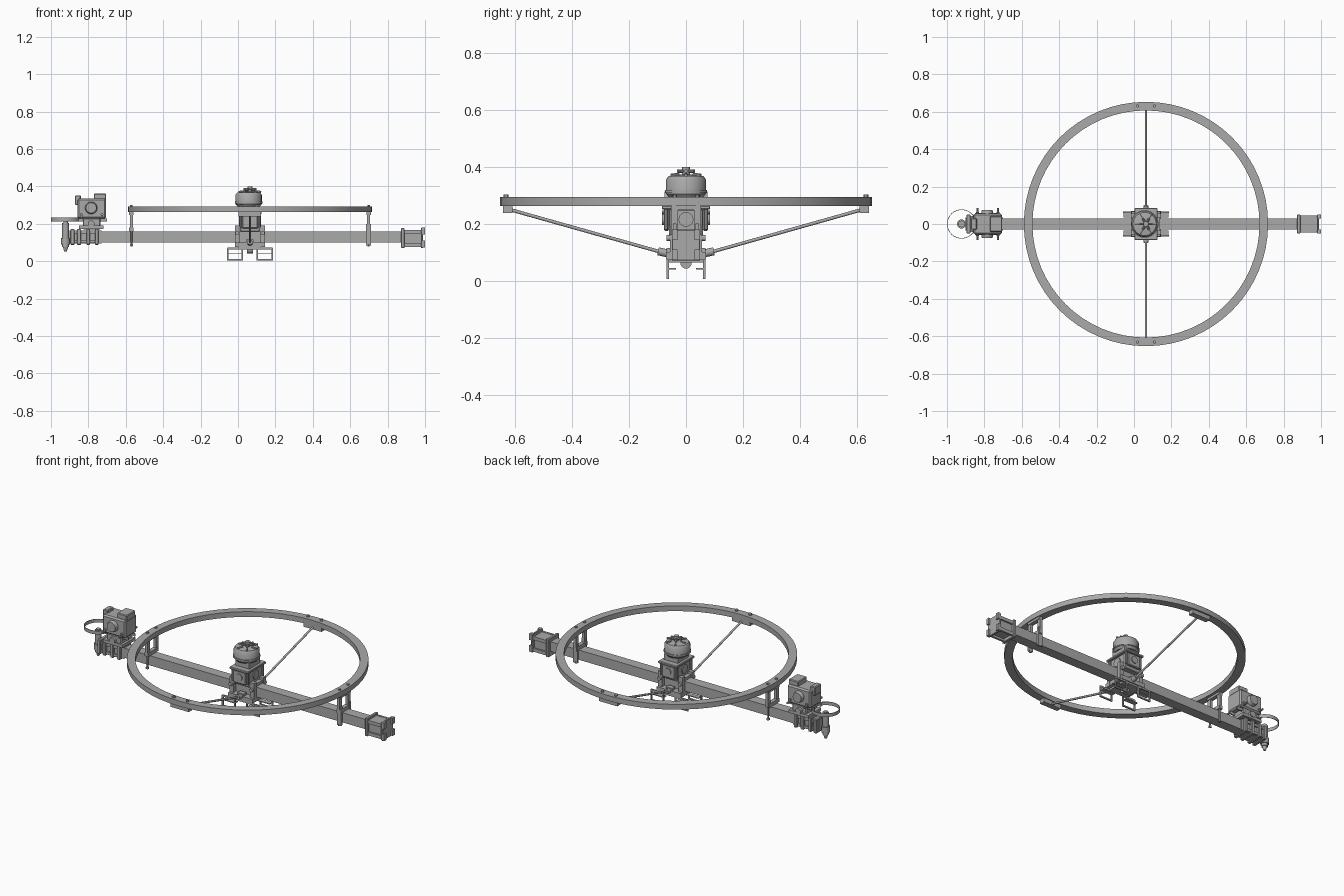
import bpy, bmesh, math
from mathutils import Vector

default = bpy.data.objects.get("Cube")
if default:
    bpy.data.objects.remove(default, do_unlink=True)

grey = bpy.data.materials.new("plain_grey")
grey.use_nodes = True
colour = (0.4, 0.4, 0.4, 1)
grey.diffuse_color = colour
grey.node_tree.nodes["Principled BSDF"].inputs["Base Color"].default_value = colour
CX = 0.064          # axis of the hoop and central motor
SIDES = (-1, 1)


def finish(name, bm, smooth=False):
    mesh = bpy.data.meshes.new(name)
    bmesh.ops.recalc_face_normals(bm, faces=bm.faces)
    bm.to_mesh(mesh)
    bm.free()
    obj = bpy.data.objects.new(name, mesh)
    bpy.context.collection.objects.link(obj)
    mesh.materials.append(grey)
    if smooth:
        bpy.ops.object.select_all(action='DESELECT')
        obj.select_set(True)
        bpy.context.view_layer.objects.active = obj
        bpy.ops.object.shade_smooth_by_angle(angle=math.radians(35))
    return obj


def box(name, x, y, z, bevel=0):
    """Box from three (low, high) ranges."""
    bm = bmesh.new()
    bmesh.ops.create_cube(bm, size=1)
    for v in bm.verts:
        v.co = [(r[0] + r[1]) / 2 + c * (r[1] - r[0]) for r, c in zip((x, y, z), v.co)]
    if bevel:
        bmesh.ops.bevel(bm, geom=bm.edges[:], offset=bevel, segments=1, affect='EDGES')
    return finish(name, bm)


def sym(name, x, half, z, bevel=0):
    """Box centred across the beam."""
    return box(name, x, (-half, half), z, bevel)


def pair(name, x, y, z, bevel=0):
    """Two boxes mirrored across the beam."""
    for s in SIDES:
        box(name, x, sorted((s * y[0], s * y[1])), z, bevel)


def rod(name, a, b, radius, top=None, sides=20):
    """Cylinder or cone between two points."""
    a, b = Vector(a), Vector(b)
    bm = bmesh.new()
    bmesh.ops.create_cone(bm, cap_ends=True, segments=sides, radius1=radius,
                          radius2=radius if top is None else top, depth=(b - a).length)
    turn = (b - a).to_track_quat('Z', 'Y')
    for v in bm.verts:
        v.co = turn @ v.co + (a + b) / 2
    return finish(name, bm, True)


def lathe(name, x, profile, steps=48, closed=False):
    """Revolve (radius, z) points about a vertical axis."""
    bm = bmesh.new()
    verts = [bm.verts.new((r, 0, z)) for r, z in profile]
    edges = [bm.edges.new(p) for p in zip(verts, verts[1:])]
    if closed:
        edges.append(bm.edges.new((verts[-1], verts[0])))
    bmesh.ops.spin(bm, geom=verts + edges, cent=(0, 0, 0), axis=(0, 0, 1),
                   angle=math.tau, steps=steps, use_duplicate=False)
    bmesh.ops.remove_doubles(bm, verts=bm.verts, dist=1e-5)
    bmesh.ops.translate(bm, verts=bm.verts, vec=(x, 0, 0))
    return finish(name, bm, True)


def band(name, x, inner, outer, low, high, steps=48):
    return lathe(name, x, [(inner, low), (outer, low), (outer, high), (inner, high)], steps, True)


# Long square beam and the hoop above it
sym("beam", (-0.76, 0.9), 0.03, (0.1, 0.158))
band("hoop", CX, 0.607, 0.653, 0.262, 0.293, 64)

# Hoop posts straddling the beam, with bolts and clamp feet
for side in SIDES:
    px = CX + side * 0.634
    for s in SIDES:
        y = s * 0.04
        rod("hoop_bolt", (px, y, 0.255), (px, y, 0.3), 0.008, sides=6)
        box("post", (px - 0.008, px + 0.008), (y - 0.012, y + 0.012), (0.16, 0.262))
        rod("post_screw", (px, y, 0.08), (px, y, 0.17), 0.005, sides=10)
        rod("post_nut", (px, y, 0.082), (px, y, 0.092), 0.009, sides=6)
        if side > 0:
            box("post_cheek", (px - 0.014, px + 0.014), (y - 0.006, y + 0.006), (0.085, 0.2))
    sym("post_saddle", (px - 0.012, px + 0.012), 0.05, (0.158, 0.18))
    sym("post_cap", (px - 0.012, px + 0.012), 0.05, (0.248, 0.262))

# Braces from the centre out to pads under the hoop
for s in SIDES:
    rod("brace", (CX, s * 0.08, 0.098), (CX, s * 0.62, 0.25), 0.006, sides=12)
    rod("brace_socket", (CX, s * 0.06, 0.095), (CX, s * 0.098, 0.103), 0.014)
    for dx in (-0.045, 0.045):
        x = CX + dx
        rod("pad_bolt", (x, s * 0.632, 0.25), (x, s * 0.632, 0.303), 0.009, sides=6)
pair("hoop_pad", (CX - 0.06, CX + 0.06), (0.61, 0.642), (0.238, 0.263))

# Central motor: domed drum, flange and finned top
lathe("motor_drum", CX - 0.007, [(0, 0.293), (0.06, 0.293), (0.07, 0.305), (0.07, 0.355),
                                 (0.062, 0.367), (0.03, 0.372), (0, 0.372)], 32)
band("drum_rim", CX - 0.007, 0.06, 0.074, 0.308, 0.318, 32)
rod("fan_hub", (CX, 0, 0.37), (CX, 0, 0.4), 0.014)
for i in range(6):
    a = i * math.tau / 6
    d = Vector((math.cos(a), math.sin(a), 0))
    hub = Vector((CX, 0, 0.385))
    rod("fan_spoke", hub, hub + d * 0.034, 0.006, sides=8)
    rod("drum_fin", hub + d * 0.03 - Vector((0, 0, 0.012)),
        hub + d * 0.06 - Vector((0, 0, 0.015)), 0.006, sides=6)

# Central gearbox with side plates and round ports
sym("motor_neck", (CX - 0.045, CX + 0.045), 0.05, (0.255, 0.3))
sym("gearbox_top_plate", (CX - 0.062, CX + 0.062), 0.085, (0.25, 0.264), 0.003)
sym("gearbox", (CX - 0.052, CX + 0.052), 0.06, (0.158, 0.25), 0.004)
pair("gearbox_cheek", (CX - 0.042, CX + 0.042), (0.06, 0.078), (0.175, 0.25), 0.004)
sym("gearbox_base", (CX - 0.075, CX + 0.075), 0.055, (0.158, 0.175))
for s in SIDES:
    rod("port", (CX, s * 0.05, 0.215), (CX, s * 0.084, 0.215), 0.02)
    rod("side_port", (CX + s * 0.045, 0, 0.215), (CX + s * 0.058, 0, 0.215), 0.026)
    for dx in SIDES:
        x = CX + dx * 0.05
        rod("gearbox_bolt", (x, s * 0.07, 0.18), (x, s * 0.07, 0.255), 0.007, sides=8)
        # Clamp columns around the beam
        w = CX + dx * 0.068
        box("clamp_column", (w - 0.013, w + 0.013), sorted((s * 0.032, s * 0.056)), (0.075, 0.19))
        rod("clamp_boss", (w, s * 0.05, 0.15), (w, s * 0.068, 0.15), 0.011, sides=12)
sym("clamp_floor", (CX - 0.08, CX + 0.08), 0.07, (0.075, 0.1))
rod("lower_hub", (CX - 0.015, 0, 0.062), (CX + 0.015, 0, 0.062), 0.02)
pair("brace_lug", (CX - 0.02, CX + 0.02), (0.04, 0.068), (0.085, 0.115))

# Four hanging rectangular feet
for dx in SIDES:
    near, far = CX + dx * 0.04, CX + dx * 0.12
    for x in (near, far):
        pair("foot_upright", (x - 0.004, x + 0.004), (0.06, 0.068), (0.005, 0.072))
    span = sorted((near, far))
    pair("foot_sole", span, (0.06, 0.068), (0.005, 0.013))
    pair("foot_rail", span, (0.06, 0.068), (0.064, 0.074))
    pair("foot_step", span, (0.036, 0.062), (0.04, 0.045))
sym("foot_crossbar", (CX - 0.06, CX + 0.06), 0.064, (0.064, 0.076))

# Left end: clamp block at the beam tip
sym("end_flange", (0.872, 0.89), 0.05, (0.07, 0.178), 0.003)
sym("end_block", (0.89, 0.975), 0.036, (0.09, 0.165))
sym("end_plate", (0.978, 0.99), 0.05, (0.07, 0.18), 0.003)
for z in (0.085, 0.155):
    pair("end_rail", (0.872, 0.99), (0.034, 0.046), (z - 0.008, z + 0.012))
    pair("end_prong", (0.985, 1), (0.03, 0.05), (z - 0.012, z + 0.025))

# Right end: segmented clamp, spindle and guard band
sym("tip_block", (-0.9, -0.73), 0.034, (0.095, 0.165))
for x in (-0.885, -0.85, -0.8, -0.755):
    sym("tip_rib", (x - 0.01, x + 0.01), 0.05, (0.088, 0.172), 0.003)
for z in (0.105, 0.155):
    pair("tip_rail", (-0.89, -0.745), (0.034, 0.043), (z - 0.008, z + 0.008))
rod("spindle", (-0.922, 0, 0.075), (-0.922, 0, 0.205), 0.018)
rod("spindle_collar", (-0.922, 0, 0.09), (-0.922, 0, 0.125), 0.024)
rod("spindle_tip", (-0.922, 0, 0.075), (-0.922, 0, 0.052), 0.014, 0.007)
rod("spindle_cap", (-0.922, 0, 0.2), (-0.922, 0, 0.212), 0.012)
band("guard_band", -0.922, 0.075, 0.078, 0.213, 0.233, 40)
pair("guard_bracket", (-0.87, -0.7), (0.028, 0.036), (0.213, 0.228))

# Drive unit above the right end
sym("drive_stand", (-0.83, -0.735), 0.05, (0.17, 0.23), 0.005)
sym("drive_foot", (-0.85, -0.72), 0.06, (0.172, 0.19))
sym("drive_body", (-0.858, -0.705), 0.055, (0.228, 0.335), 0.008)
sym("drive_head", (-0.77, -0.705), 0.042, (0.325, 0.362), 0.004)
sym("drive_step", (-0.872, -0.84), 0.03, (0.3, 0.352), 0.004)
for s in SIDES:
    rod("drive_disc", (-0.785, s * 0.05, 0.285), (-0.785, s * 0.076, 0.285), 0.034, 0.028)
    rod("drive_boss", (-0.785, s * 0.045, 0.2), (-0.785, s * 0.066, 0.2), 0.018)
    for dx in SIDES:
        x = -0.782 + dx * 0.055
        rod("drive_screw", (x, s * 0.05, 0.25), (x, s * 0.064, 0.25), 0.008, sides=8)
        rod("drive_arm", (x, s * 0.05, 0.24), (x, s * 0.085, 0.24), 0.006, sides=8)
